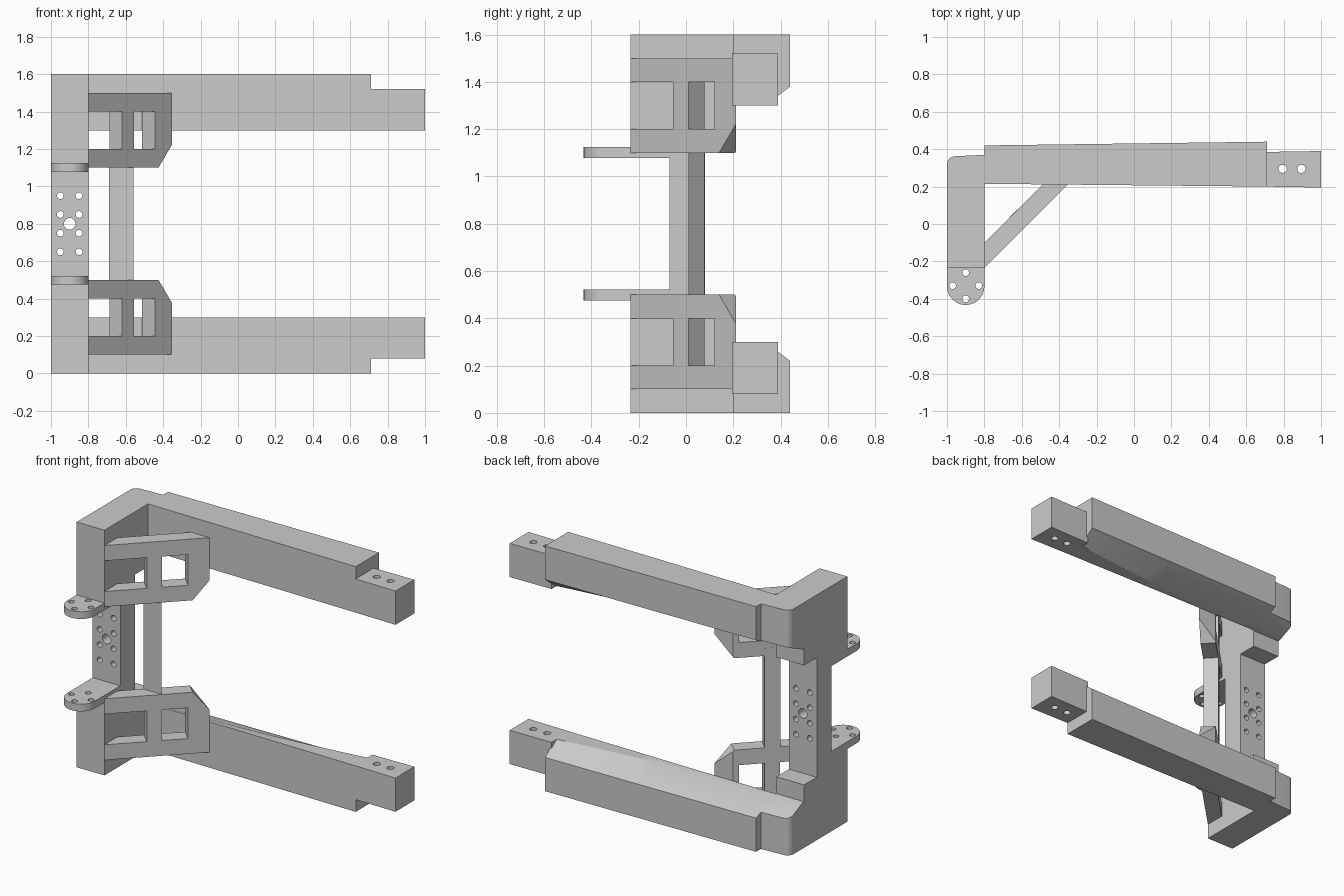
import bpy, bmesh, math
from mathutils import Matrix, Vector

if "Cube" in bpy.data.objects:
    bpy.data.objects.remove(bpy.data.objects["Cube"])

MID = 0.8  # height of the symmetry plane

grey = bpy.data.materials.new("plain_grey")
grey.use_nodes = True
colour = (0.6, 0.6, 0.6, 1)
grey.diffuse_color = colour
grey.node_tree.nodes["Principled BSDF"].inputs["Base Color"].default_value = colour


def make_object(name, bm):
    """Object with its origin on the symmetry plane."""
    bmesh.ops.recalc_face_normals(bm, faces=bm.faces[:])
    bmesh.ops.translate(bm, vec=(0, 0, -MID), verts=bm.verts[:])
    mesh = bpy.data.meshes.new(name)
    bm.to_mesh(mesh)
    bm.free()
    mesh.materials.append(grey)
    obj = bpy.data.objects.new(name, mesh)
    obj.location.z = MID
    bpy.context.collection.objects.link(obj)
    return obj


def add_loft(bm, sections):
    """Skin matching rings of points and cap both ends."""
    rings = [[bm.verts.new(p) for p in s] for s in sections]
    n = len(rings[0])
    for a, b in zip(rings, rings[1:]):
        for i in range(n):
            j = (i + 1) % n
            bm.faces.new((a[i], a[j], b[j], b[i]))
    bm.faces.new(rings[0])
    bm.faces.new(rings[-1])


def prism(plan, z0, z1):
    bm = bmesh.new()
    add_loft(bm, [[(x, y, z) for x, y in plan] for z in (z0, z1)])
    return bm


def activate(obj):
    bpy.ops.object.select_all(action='DESELECT')
    obj.select_set(True)
    bpy.context.view_layer.objects.active = obj


def cut(obj, bm):
    cutter = make_object("cutter", bm)
    cutter.hide_render = True
    mod = obj.modifiers.new("cut", 'BOOLEAN')
    mod.operation = 'DIFFERENCE'
    mod.solver = 'EXACT'
    mod.object = cutter
    activate(obj)
    bpy.ops.object.modifier_apply(modifier=mod.name)
    bpy.data.objects.remove(cutter)


def drills(centres, axis):
    """Round cutters, each (position, radius), along one axis."""
    bm = bmesh.new()
    turn = Vector((0, 0, 1)).rotation_difference(Vector(axis)).to_matrix().to_4x4()
    for c, r in centres:
        bmesh.ops.create_cone(bm, cap_ends=True, segments=24, radius1=r, radius2=r,
                              depth=0.6, matrix=Matrix.Translation(c) @ turn)
    return bm


def finish(obj, mirror=True):
    activate(obj)
    bpy.ops.object.shade_smooth_by_angle(angle=math.radians(25))
    if mirror:
        mod = obj.modifiers.new("mirror", 'MIRROR')
        mod.use_axis = (False, False, True)
        mod.use_mirror_merge = False


# Post: stepped side profile, thin in the middle, one rounded outer back corner
half = [(-0.07, 0.475), (-0.235, 0.475), (-0.235, 0), (0.37, 0), (0.37, 0.24),
        (0.225, 0.3), (0.21, 0.3), (0.21, 0.41), (0.08, 0.41)]
profile = half + [(y, 2 * MID - z) for y, z in reversed(half)]
bm = bmesh.new()
add_loft(bm, [[(x, y, z) for y, z in profile] for x in (-1, -0.8)])
for v in bm.verts:
    if v.co.x < -0.9 and v.co.y > 0.36:
        v.co.y -= 0.01
corner = [e for e in bm.edges if all(v.co.x < -0.9 and v.co.y > 0.35 for v in e.verts)]
bmesh.ops.bevel(bm, geom=corner, offset=0.04, segments=6, profile=0.5, affect='EDGES')
post = make_object("post", bm)
bolts = [((x, 0, z), 0.018) for x in (-0.95, -0.85) for z in (0.65, 0.75, 0.85, 0.95)]
cut(post, drills(bolts + [((-0.9, 0, MID), 0.031)], (0, 1, 0)))
finish(post, False)

# Round-nosed mounting flanges
arc = [math.pi * (1 + i / 20) for i in range(21)]
nose = [(-0.9 + 0.1 * math.cos(a), -0.333 + 0.1 * math.sin(a)) for a in arc]
flange = make_object("mounting_flange", prism(nose + [(-0.8, -0.06), (-1, -0.06)], 0.475, 0.522))
ring = [((-0.9 + 0.07 * dx, -0.33 + 0.07 * dy, 0.5), 0.018)
        for dx, dy in ((1, 0), (-1, 0), (0, 1), (0, -1))]
cut(flange, drills(ring, (0, 0, 1)))
finish(flange)

# Long arms with a curved slope along the inner back edge
sections = []
for i in range(17):
    t = i / 16
    x = -0.8 + 1.51 * t
    front, back = 0.215 - 0.015 * t, 0.42 + 0.02 * t
    ridge = 0.225 + 0.01 * t + 0.1 * t * t
    sections.append([(x, front, 0), (x, back, 0), (x, back, 0.22),
                     (x, ridge, 0.3), (x, front, 0.3)])
bm = bmesh.new()
add_loft(bm, sections)
finish(make_object("arm", bm))

# Reduced arm ends with two bolt holes
end = make_object("arm_end", prism([(0.7, 0.2), (1, 0.195), (1, 0.39), (0.7, 0.385)], 0.08, 0.3))
cut(end, drills([((x, 0.295, 0.2), 0.022) for x in (0.795, 0.895)], (0, 0, 1)))
finish(end)


# Diagonal braces: elevation outlines are cut square to the brace
def brace_cutter(outline):
    bm = bmesh.new()
    add_loft(bm, [[(x - d, x + 0.565 + d, z) for x, z in outline] for d in (-0.1, 0.2)])
    return bm


brace = make_object("diagonal_brace", prism(
    [(-0.8, -0.235), (-0.353, 0.212), (-0.488, 0.212), (-0.8, -0.1)], 0.1, 0.5))
for x0, x1 in ((-1.1, -0.62), (-0.555, -0.445)):
    cut(brace, brace_cutter([(x0, 0.2), (x1, 0.2), (x1, 0.4), (x0, 0.4)]))
cut(brace, brace_cutter([(-0.425, 0.5), (-0.425, 0.6), (-0.2, 0.6), (-0.2, 0.115)]))
finish(brace)

# Triangular upright joining the two braces
strut = prism([(-0.69, 0.01), (-0.558, 0.01), (-0.623, 0.078)], 0.45, 2 * MID - 0.45)
finish(make_object("upright_strut", strut), False)
